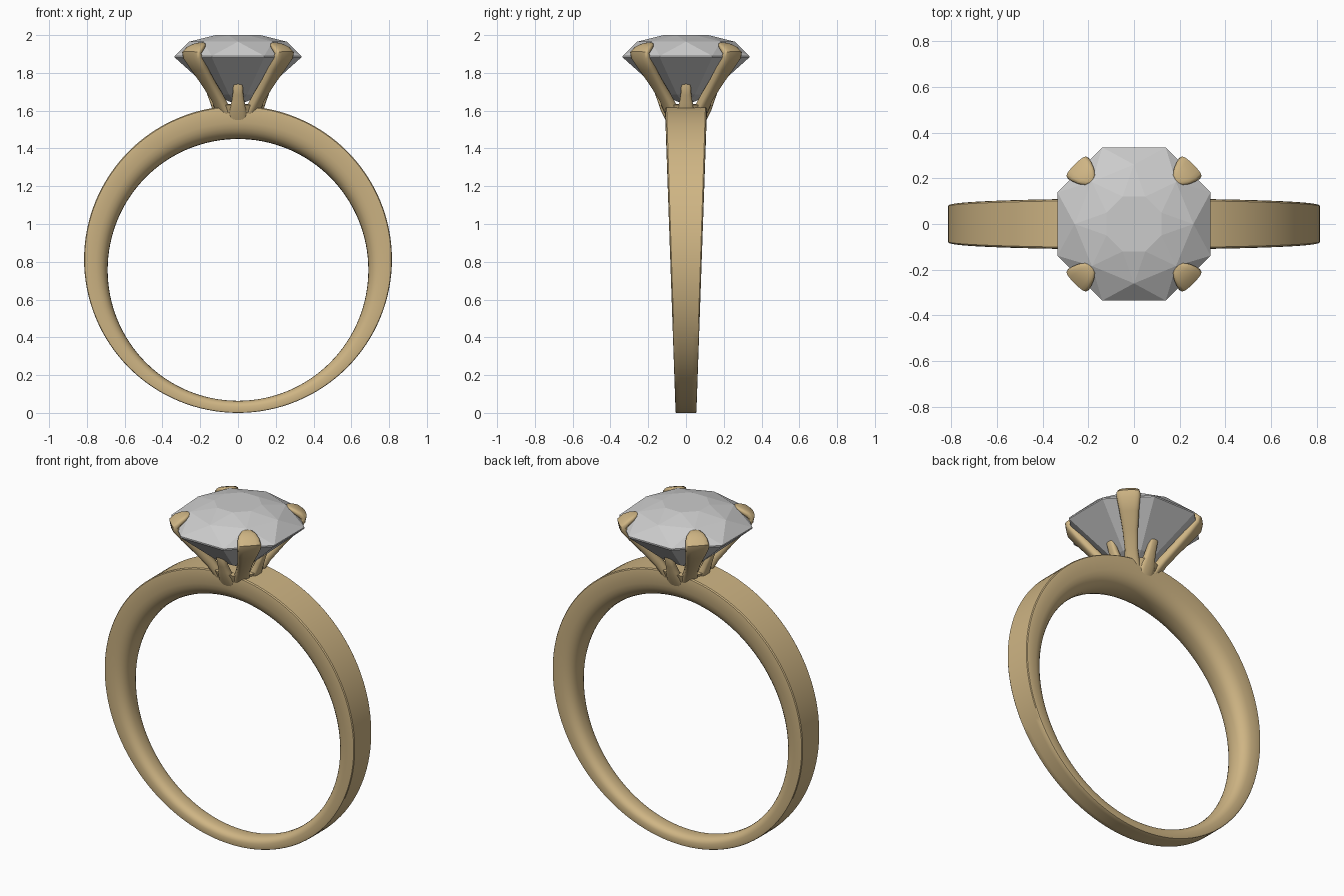
import bpy, bmesh
from math import sin, cos, pi, copysign
from mathutils import Vector

if "Cube" in bpy.data.objects:
    bpy.data.objects.remove(bpy.data.objects["Cube"])

gold = bpy.data.materials.new("gold")
gold.diffuse_color = (0.62, 0.46, 0.23, 1)
gold.use_nodes = True
gold.node_tree.nodes["Principled BSDF"].inputs["Base Color"].default_value = gold.diffuse_color


def finish(name, bm, mat=None, angle=None):
    bmesh.ops.recalc_face_normals(bm, faces=bm.faces)
    me = bpy.data.meshes.new(name)
    bm.to_mesh(me)
    bm.free()
    ob = bpy.data.objects.new(name, me)
    bpy.context.collection.objects.link(ob)
    if mat:
        me.materials.append(mat)
    if angle:
        bpy.ops.object.select_all(action='DESELECT')
        ob.select_set(True)
        bpy.context.view_layer.objects.active = ob
        bpy.ops.object.shade_smooth_by_angle(angle=angle)
    return ob


def loft(bm, rings, closed=False):
    vs = [[bm.verts.new(p) for p in r] for r in rings]
    n = len(vs[0])
    for i in range(len(vs) if closed else len(vs) - 1):
        a, b = vs[i], vs[(i + 1) % len(vs)]
        for j in range(n):
            k = (j + 1) % n
            bm.faces.new((a[j], a[k], b[k], b[j]))
    if not closed:
        bm.faces.new(vs[0])
        bm.faces.new(vs[-1])


# Band: flat outside, rounded inside, tapering in width and thickness to the bottom
section = [(0.0, 0.92), (0.0, 0.5), (0.0, -0.5), (0.0, -0.92), (0.03, -0.98), (0.1, -1.0)]
for i in range(15):
    t = -pi / 2 + pi * i / 14
    section.append((0.3 + 0.7 * cos(t) ** 0.8 if abs(cos(t)) > 1e-6 else 0.3,
                    copysign(abs(sin(t)) ** 0.8, sin(t))))
section += [(0.1, 1.0), (0.03, 0.98)]
rings = []
for i in range(128):
    a = 2 * pi * i / 128
    outer = Vector((0.815 * cos(a), 0, 0.8125 + 0.8125 * sin(a)))
    inner = Vector((0.69 * cos(a), 0, 0.757 + 0.693 * sin(a)))
    ring = []
    for u, v in section:
        p = outer.lerp(inner, u)
        p.y = v * (0.055 + 0.035 * p.z)
        ring.append(p)
    rings.append(ring)
bm = bmesh.new()
loft(bm, rings, True)
finish("band", bm, gold, 0.6)


# Claws: stations are (radius, height, half width, half thickness)
def claw(name, stations, angle):
    pts = [Vector((r, 0, z)) for r, z, w, t in stations]
    rings = []
    for i, (r, z, w, t) in enumerate(stations):
        d = (pts[min(i + 1, len(pts) - 1)] - pts[max(i - 1, 0)]).normalized()
        nrm = Vector((d.z, 0, -d.x))
        ring = []
        for k in range(16):
            c, s = cos(2 * pi * k / 16), sin(2 * pi * k / 16)
            p = pts[i] + nrm * (t * copysign(abs(c) ** 0.7, c))
            p.y = w * copysign(abs(s) ** 0.7, s)
            ring.append((p.x * cos(angle) - p.y * sin(angle),
                         p.x * sin(angle) + p.y * cos(angle), p.z))
        rings.append(ring)
    bm = bmesh.new()
    loft(bm, rings)
    finish(name, bm, gold, 0.8)


long_claw = [(0.085, 1.56, 0.045, 0.025), (0.115, 1.61, 0.042, 0.027),
             (0.155, 1.67, 0.036, 0.027), (0.225, 1.75, 0.042, 0.025),
             (0.295, 1.83, 0.054, 0.025), (0.34, 1.885, 0.064, 0.024),
             (0.347, 1.905, 0.064, 0.022), (0.325, 1.925, 0.06, 0.02),
             (0.295, 1.942, 0.048, 0.015), (0.272, 1.952, 0.03, 0.01),
             (0.262, 1.955, 0.01, 0.005)]
short_claw = [(0.08, 1.55, 0.05, 0.025), (0.112, 1.61, 0.045, 0.024),
              (0.127, 1.65, 0.034, 0.022), (0.143, 1.69, 0.028, 0.02),
              (0.162, 1.74, 0.025, 0.017), (0.166, 1.752, 0.018, 0.01)]
for i in range(4):
    claw(f"long_claw_{i + 1}", long_claw, pi / 4 + i * pi / 2)
    claw(f"short_claw_{i + 1}", short_claw, i * pi / 2)

# Conical cup joining the claws to the band
bm = bmesh.new()
loft(bm, [[(r * cos(2 * pi * k / 48), r * sin(2 * pi * k / 48), z) for k in range(48)]
          for r, z in ((0.105, 1.545), (0.118, 1.575), (0.138, 1.63), (0.11, 1.635), (0.06, 1.615))])
finish("cup", bm, gold, 0.6)

# Faceted gem: convex hull of staggered eight-sided rings
bm = bmesh.new()
for r, z, off in ((0.13, 2.0, 0.5), (0.26, 1.965, 0), (0.363, 1.89, 0.5), (0.363, 1.882, 0.5),
                  (0.125, 1.685, 0.5), (0.05, 1.648, 0.5)):
    for k in range(8):
        a = (k + off) * pi / 4
        bm.verts.new((r * cos(a), r * sin(a), z))
bm.verts.new((0, 0, 1.64))
bmesh.ops.convex_hull(bm, input=bm.verts)
finish("gem", bm)
